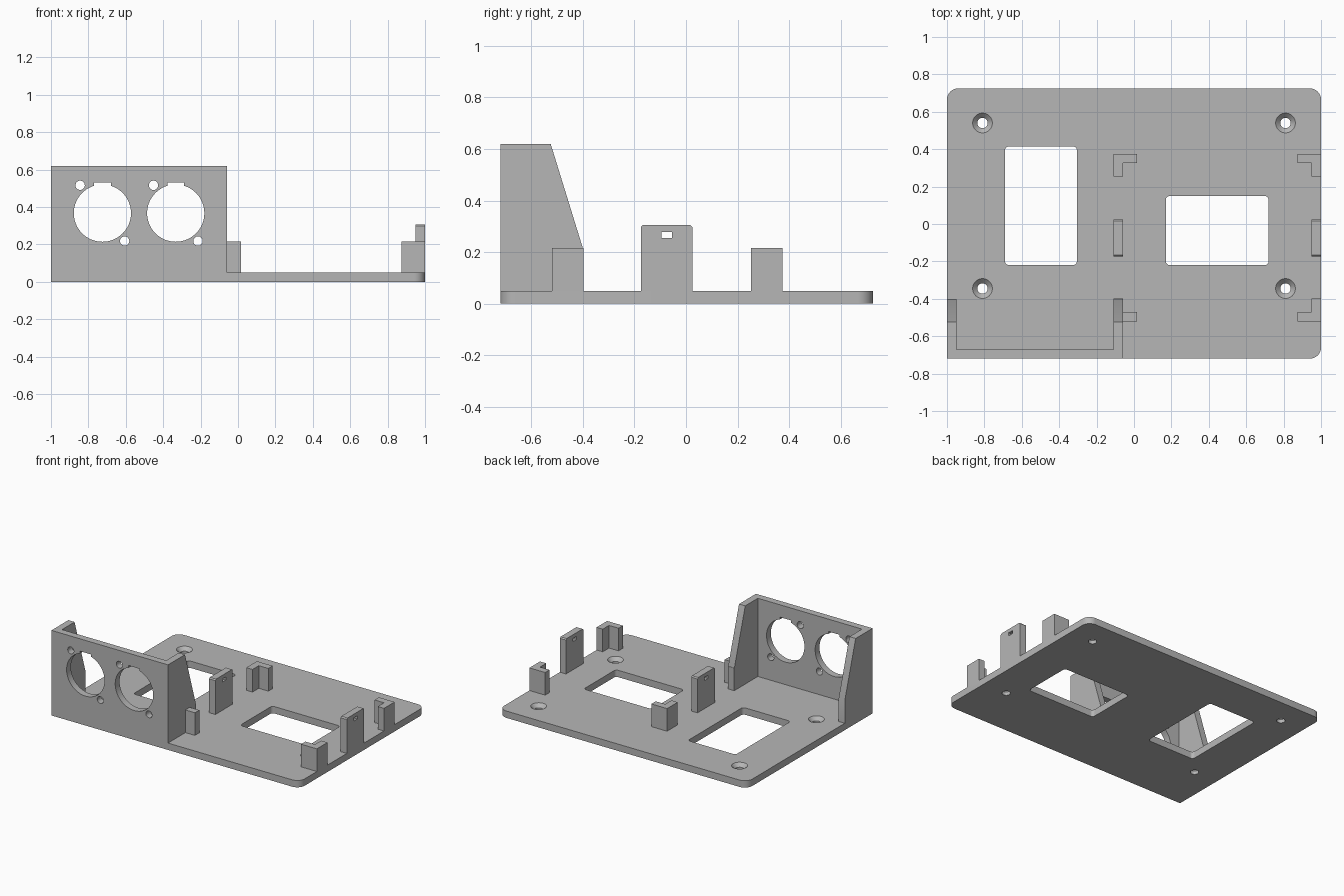
import bpy
import bmesh
from math import cos, sin, pi, radians
from mathutils import Vector

if "Cube" in bpy.data.objects:
    bpy.data.objects.remove(bpy.data.objects["Cube"], do_unlink=True)

grey = bpy.data.materials.new("plain grey")
grey.use_nodes = True
COLOUR = (0.47, 0.47, 0.47, 1)
grey.diffuse_color = COLOUR
grey.node_tree.nodes["Principled BSDF"].inputs["Base Color"].default_value = COLOUR
parts = []
THICK = 0.05   # thickness of base and walls


def circle(cx, cy, r, n=48):
    return [(cx + r * cos(2 * pi * i / n), cy + r * sin(2 * pi * i / n)) for i in range(n)]


def rect(x0, x1, y0, y1, radii=(0, 0, 0, 0), n=8):
    """Rectangle outline; radii run counter-clockwise from the low corner."""
    corners = [(x0, y0, 1, 1), (x1, y0, -1, 1), (x1, y1, -1, -1), (x0, y1, 1, -1)]
    pts = []
    for k, ((x, y, sx, sy), r) in enumerate(zip(corners, radii)):
        if r == 0:
            pts.append((x, y))
            continue
        for i in range(n + 1):
            a = pi + k * pi / 2 + i * pi / 2 / n
            pts.append((x + sx * r + r * cos(a), y + sy * r + r * sin(a)))
    return pts


def prism(name, outline, axis, lo, hi, top=None):
    """Extrude an outline along an axis; top may be a different end outline."""
    place = {"x": lambda a, b, d: (d, a, b),
             "y": lambda a, b, d: (a, d, b),
             "z": lambda a, b, d: (a, b, d)}[axis]
    bm = bmesh.new()
    low = [bm.verts.new(place(a, b, lo)) for a, b in outline]
    high = [bm.verts.new(place(a, b, hi)) for a, b in top or outline]
    bm.faces.new(low)
    bm.faces.new(high)
    for i in range(len(low)):
        j = (i + 1) % len(low)
        bm.faces.new((low[i], low[j], high[j], high[i]))
    bmesh.ops.recalc_face_normals(bm, faces=bm.faces)
    mesh = bpy.data.meshes.new(name)
    bm.to_mesh(mesh)
    bm.free()
    mesh.materials.append(grey)
    ob = bpy.data.objects.new(name, mesh)
    bpy.context.collection.objects.link(ob)
    return ob


def cut(ob, cutters):
    """Subtract the cutters, bake the result and drop the cutters."""
    for c in cutters:
        c.hide_render = True
        m = ob.modifiers.new("cut", "BOOLEAN")
        m.operation, m.solver, m.object = "DIFFERENCE", "EXACT", c
    bpy.context.view_layer.update()
    graph = bpy.context.evaluated_depsgraph_get()
    mesh = bpy.data.meshes.new_from_object(ob.evaluated_get(graph))
    ob.modifiers.clear()
    ob.data = mesh
    for c in cutters:
        bpy.data.objects.remove(c, do_unlink=True)


# Base plate with two windows and four countersunk screw holes
base = prism("base_plate", rect(-1, 1, -0.72, 0.725, (0, 0.06, 0.06, 0.06)), "z", 0, THICK)
cutters = []
for window in ((-0.69, -0.305, -0.22, 0.415), (0.17, 0.72, -0.22, 0.15)):
    cutters.append(prism("window_cutter", rect(*window, (0.022,) * 4), "z", -0.1, 0.1))
for x in (-0.81, 0.81):
    for y in (-0.345, 0.54):
        cutters.append(prism("screw_cutter", circle(x, y, 0.028, 32), "z", -0.1, 0.1))
        cutters.append(prism("sink_cutter", circle(x, y, 0.028, 32), "z", 0.025, THICK + 0.01,
                             circle(x, y, 0.063, 32)))
cut(base, cutters)
parts.append(base)

# Upright connector panel with two keyed round openings
panel = prism("connector_panel", rect(-1, -0.06, 0, 0.62), "y", -0.72, -0.67)
cutters = []
for x in (-0.725, -0.333):
    z = 0.367
    cutters.append(prism("opening_cutter", circle(x, z, 0.153, 64), "y", -0.8, -0.6))
    cutters.append(prism("key_cutter", rect(x - 0.045, x + 0.045, z, 0.53), "y", -0.8, -0.6))
    for s in (-1, 1):
        hole = circle(x + s * 0.119, z - s * 0.149, 0.025, 24)
        cutters.append(prism("small_hole_cutter", hole, "y", -0.8, -0.6))
cut(panel, cutters)
parts.append(panel)

# Sloped side walls bracing the panel
slope = [(-0.72, 0), (-0.4, 0), (-0.4, 0.215), (-0.525, 0.62), (-0.72, 0.62)]
parts.append(prism("panel_side_right", slope, "x", -1, -0.95))
parts.append(prism("panel_side_left", slope, "x", -0.11, -0.06))

# Board holders: a slotted tab and corner brackets on both sides
TAB, POST, C = 0.305, 0.215, 0.008
for side, x0, inward in (("right", -0.11, 1), ("left", 0.95, -1)):
    x1 = x0 + THICK
    tab_profile = [(-0.175, 0.03), (0.025, 0.03), (0.025, TAB - C), (0.025 - C, TAB),
                   (C - 0.175, TAB), (-0.175, TAB - C)]
    tab = prism("slotted_tab_" + side, tab_profile, "x", x0, x1)
    cut(tab, [prism("slot_cutter", rect(-0.095, -0.055, 0.255, 0.278), "x", x0 - 0.1, x1 + 0.1)])
    parts.append(tab)

    foot = (x1, x1 + 0.077) if inward > 0 else (x0 - 0.077, x0)
    for end, outer, s in (("front", -0.52, 1), ("back", 0.375, -1)):
        a, b, c = outer, outer + s * THICK, outer + s * 0.122
        if inward > 0:
            near, far, tip = x0, x1, foot[1]
        else:
            near, far, tip = x1, x0, foot[0]
        ell = [(near, a), (tip, a), (tip, b), (far, b), (far, c), (near, c)]
        parts.append(prism("corner_bracket_%s_%s" % (end, side), ell, "z", 0.03, POST))

# Smooth the rounded walls, keep the edges crisp
bpy.ops.object.select_all(action="DESELECT")
for ob in parts:
    ob.select_set(True)
bpy.context.view_layer.objects.active = base
bpy.ops.object.shade_smooth_by_angle(angle=radians(30))
